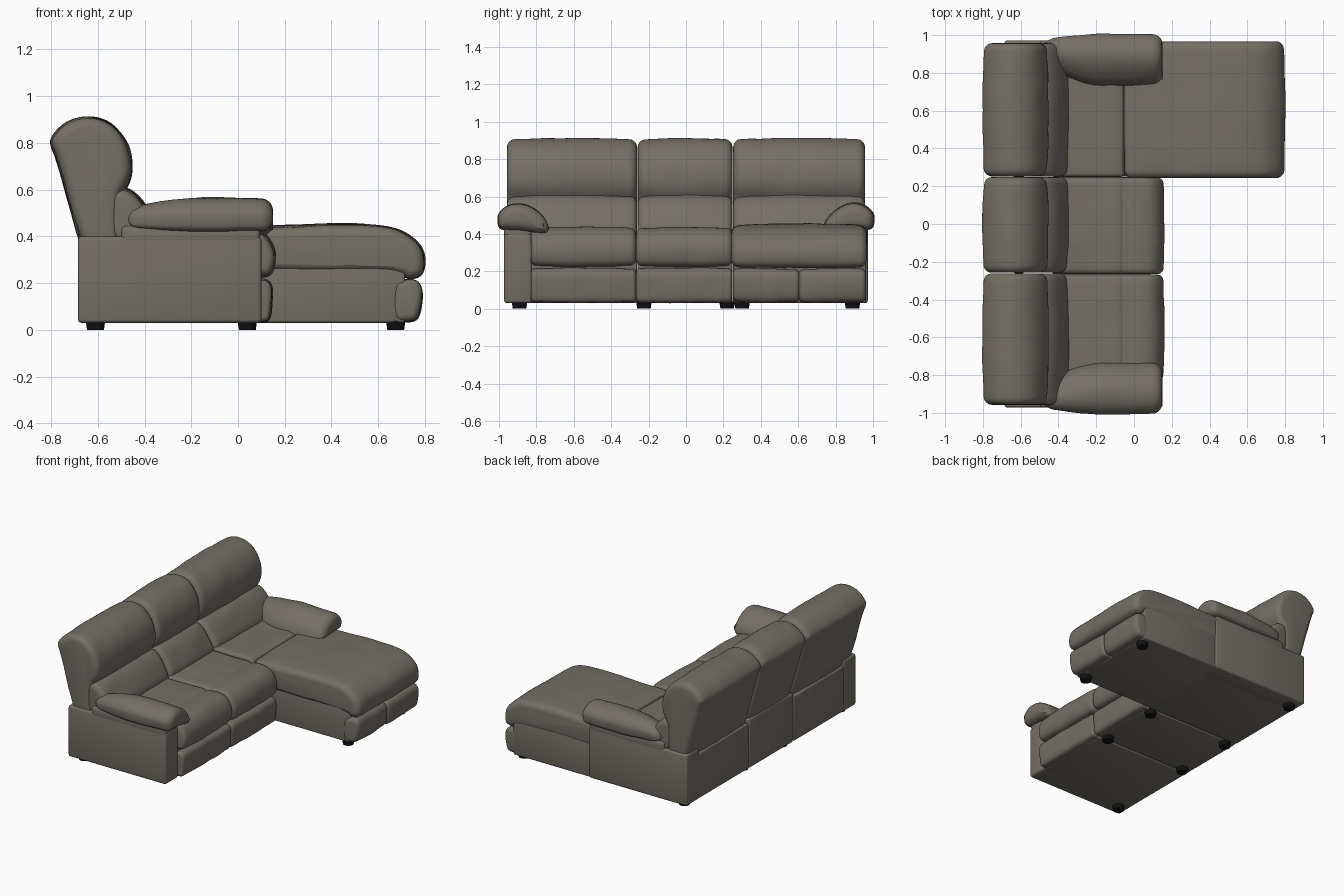
import bpy, bmesh, math
from mathutils import Vector, noise

if "Cube" in bpy.data.objects:
    bpy.data.objects.remove(bpy.data.objects["Cube"], do_unlink=True)


def material(name, color):
    m = bpy.data.materials.new(name)
    m.use_nodes = True
    m.diffuse_color = color
    bsdf = m.node_tree.nodes["Principled BSDF"]
    bsdf.inputs["Base Color"].default_value = color
    bsdf.inputs["Roughness"].default_value = 0.6
    return m


LEATHER = material("grey brown leather", (0.175, 0.157, 0.135, 1))
BLACK = material("black plastic", (0.006, 0.006, 0.006, 1))


def finish(name, bm, mat, angle=40):
    bmesh.ops.recalc_face_normals(bm, faces=bm.faces)
    mesh = bpy.data.meshes.new(name)
    bm.to_mesh(mesh)
    bm.free()
    mesh.materials.append(mat)
    ob = bpy.data.objects.new(name, mesh)
    bpy.context.collection.objects.link(ob)
    bpy.ops.object.select_all(action='DESELECT')
    ob.select_set(True)
    bpy.context.view_layer.objects.active = ob
    bpy.ops.object.shade_smooth_by_angle(angle=math.radians(angle))
    return ob


def round_profile(pts, passes=3):
    """Corner cutting, returned counter-clockwise."""
    pts = [Vector(p) for p in pts]
    for _ in range(passes):
        pts = [q for a, b in zip(pts, pts[1:] + pts[:1])
               for q in (a.lerp(b, 0.25), a.lerp(b, 0.75))]
    area = sum(a.x * b.y - b.x * a.y for a, b in zip(pts, pts[1:] + pts[:1]))
    return pts if area > 0 else pts[::-1]


def cushion(name, profile, lo, hi, r=0.03, crown=0.008, axis='y', shape=None):
    """Stuffed shape: a rounded profile run along an axis with soft ends."""
    prof = round_profile(profile)
    n = len(prof)
    normals = []
    for i in range(n):
        d = (prof[(i + 1) % n] - prof[i - 1]).normalized()
        normals.append(Vector((d.y, -d.x)))
    ends = [r * (1 - math.cos(k * math.pi / 10)) for k in range(6)]
    span = hi - lo - 2 * r
    steps = ends + [r + span * k / 12 for k in range(1, 12)]
    steps += [hi - lo - s for s in reversed(ends)]
    bm = bmesh.new()
    rings = []
    for s in steps:
        edge = max(0, r - min(s, hi - lo - s))
        inset = r - math.sqrt(max(0, r * r - edge * edge))
        inset += crown * (2 * s / (hi - lo) - 1) ** 2
        ring = []
        for p, nv in zip(prof, normals):
            soft = 0.005 * noise.noise(Vector((p.x * 6, (lo + s) * 9, p.y * 6)))
            q = p - nv * (inset + soft)
            co = Vector((q.x, lo + s, q.y)) if axis == 'y' else Vector((lo + s, q.x, q.y))
            ring.append(bm.verts.new(shape(co) if shape else co))
        rings.append(ring)
    for a, b in zip(rings, rings[1:]):
        for i in range(n):
            j = (i + 1) % n
            bm.faces.new((a[i], a[j], b[j], b[i]))
    bm.faces.new(rings[0])
    bm.faces.new(rings[-1])
    return finish(name, bm, LEATHER)


def box(name, lo, hi, bevel=0.012):
    bm = bmesh.new()
    bmesh.ops.create_cube(bm, size=1)
    for v in bm.verts:
        v.co = [a + (c + 0.5) * (b - a) for a, b, c in zip(lo, hi, v.co)]
    bmesh.ops.bevel(bm, geom=bm.edges[:], offset=bevel, segments=3,
                    profile=0.5, affect='EDGES')
    return finish(name, bm, LEATHER)


# Side profiles (x, z)
BACK = [(-0.655, 0.33), (-0.675, 0.37), (-0.70, 0.45), (-0.78, 0.74), (-0.805, 0.79),
        (-0.80, 0.83), (-0.74, 0.89), (-0.65, 0.92), (-0.55, 0.895), (-0.48, 0.82),
        (-0.45, 0.73), (-0.455, 0.64), (-0.50, 0.57), (-0.50, 0.45), (-0.50, 0.33)]
LUMBAR = [(-0.56, 0.57), (-0.53, 0.61), (-0.47, 0.61), (-0.42, 0.57), (-0.38, 0.51),
          (-0.345, 0.45), (-0.345, 0.40), (-0.38, 0.36), (-0.56, 0.36)]
SEAT = [(-0.45, 0.25), (-0.45, 0.41), (-0.40, 0.435), (-0.20, 0.43), (-0.08, 0.435),
        (-0.055, 0.42), (-0.03, 0.435), (0.05, 0.44), (0.11, 0.42), (0.15, 0.37),
        (0.165, 0.31), (0.15, 0.24), (0.11, 0.222), (0.0, 0.222)]
KICK = [(0.05, 0.03), (0.05, 0.20), (0.08, 0.222), (0.13, 0.215), (0.15, 0.18),
        (0.145, 0.10), (0.14, 0.05), (0.12, 0.03)]
INNER_SEAT = [(-0.45, 0.25), (-0.45, 0.42), (-0.41, 0.44), (-0.22, 0.435),
              (-0.08, 0.44), (-0.045, 0.42), (-0.045, 0.25)]
CHAISE_TOP = [(-0.06, 0.24), (-0.06, 0.42), (-0.03, 0.445), (0.20, 0.447), (0.45, 0.458),
              (0.60, 0.452), (0.69, 0.435), (0.76, 0.39), (0.798, 0.34), (0.803, 0.27),
              (0.785, 0.225), (0.73, 0.212), (0.69, 0.235), (0.60, 0.245), (0.05, 0.245)]
CHAISE_KICK = [(0.66, 0.032), (0.66, 0.20), (0.72, 0.218), (0.77, 0.212), (0.792, 0.17),
               (0.785, 0.09), (0.77, 0.045), (0.74, 0.032)]

# Three sofa sections: base, backrest and lumbar pillow
SECTIONS = {"right": (-0.965, -0.262), "middle": (-0.258, 0.248), "left": (0.252, 0.965)}
for side, (lo, hi) in SECTIONS.items():
    box(f"{side}_base", (-0.682, lo, 0.03), (0.09, hi, 0.385 if side == "middle" else 0.36))
    blo, bhi = max(lo, -0.957), min(hi, 0.957)
    cushion(f"{side}_backrest", BACK, blo, bhi, r=0.04, crown=0.01)
    cushion(f"{side}_lumbar_pillow", LUMBAR, blo, bhi, r=0.035, crown=0.012)

# Seats with padded kick panels below
for side, lo, hi in (("right", -0.83, -0.268), ("middle", -0.266, 0.247)):
    cushion(f"{side}_seat", SEAT, lo, hi)
    cushion(f"{side}_kick_panel", KICK, lo, hi, r=0.02, crown=0.005)
cushion("left_inner_seat", INNER_SEAT, 0.25, 0.88, r=0.02, crown=0.004)

# Chaise extension
box("chaise_base", (0.07, 0.258, 0.03), (0.715, 0.962, 0.30))
cushion("chaise_cushion", CHAISE_TOP, 0.243, 0.967, r=0.04, crown=0.01)
for i, (lo, hi) in enumerate(((0.25, 0.607), (0.603, 0.962))):
    cushion(f"chaise_kick_panel_{i + 1}", CHAISE_KICK, lo, hi, r=0.025, crown=0.005)

# Arms: upright panel with a padded roll that thins towards the back
ARM = [(1.008, 0.47), (1.0, 0.43), (0.96, 0.418), (0.88, 0.42), (0.80, 0.405),
       (0.75, 0.395), (0.728, 0.425), (0.755, 0.49), (0.82, 0.545), (0.89, 0.57),
       (0.96, 0.555), (1.005, 0.51)]


def arm_taper(co):
    t = max(0, (-0.15 - co.x) / 0.32) ** 2
    side = math.copysign(0.95, co.y)
    co.y = side + (co.y - side) * (1 - 0.5 * t)
    co.z = 0.46 + (co.z - 0.46) * (1 - 0.4 * t)
    return co


for side, s in (("right", -1), ("left", 1)):
    ys = sorted((s * 0.825, s * 0.972))
    box(f"{side}_arm_panel", (-0.685, ys[0], 0.03), (0.10, ys[1], 0.40), 0.015)
    box(f"{side}_arm_core", (-0.50, ys[0], 0.36), (0.095, ys[1], 0.445), 0.02)
    cushion(f"{side}_arm_pad", [(s * y, z) for y, z in ARM], -0.47, 0.15,
            r=0.05, crown=0.004, axis='x', shape=arm_taper)

# Feet
FEET = [(-0.61, y) for y in (-0.89, -0.225, 0.22, 0.89)]
FEET += [(0.04, -0.225), (0.04, 0.22), (0.675, 0.30), (0.675, 0.89)]
for i, (x, y) in enumerate(FEET):
    bm = bmesh.new()
    bmesh.ops.create_cone(bm, cap_ends=True, segments=20, radius1=0.036,
                          radius2=0.042, depth=0.04)
    bmesh.ops.translate(bm, verts=bm.verts, vec=(x, y, 0.02))
    finish(f"foot_{i + 1}", bm, BLACK)
